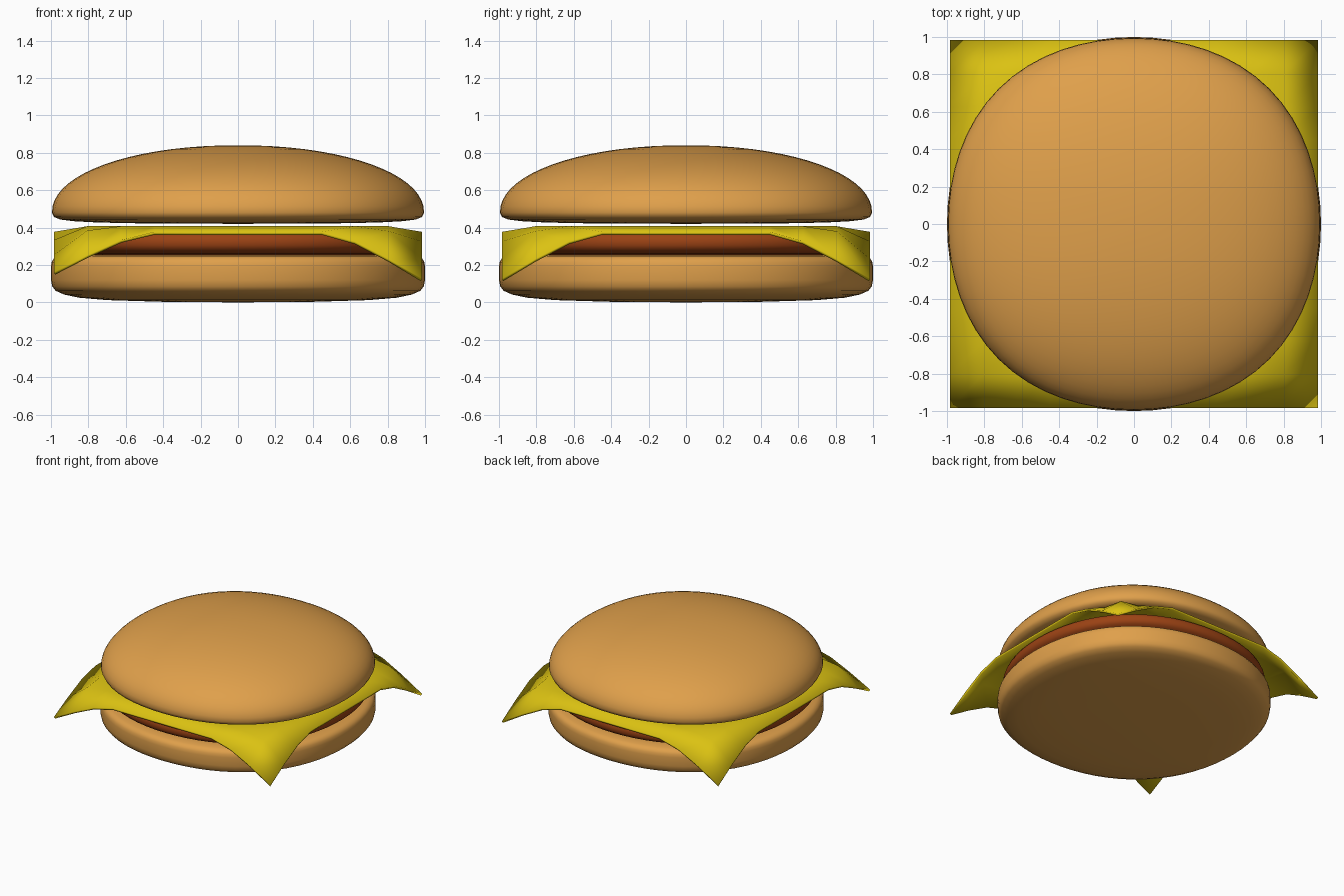
import bpy, bmesh, math

if "Cube" in bpy.data.objects:
    bpy.data.objects.remove(bpy.data.objects["Cube"])

def material(name, rgb):
    m = bpy.data.materials.new(name)
    m.diffuse_color = (*rgb, 1)
    m.use_nodes = True
    m.node_tree.nodes["Principled BSDF"].inputs["Base Color"].default_value = m.diffuse_color
    return m

BUN = material("bun", (0.74, 0.35, 0.07))
PATTY = material("patty", (0.33, 0.055, 0.007))
CHEESE = material("cheese", (0.71, 0.54, 0.006))

def finish(bm, name, mat, angle):
    bmesh.ops.recalc_face_normals(bm, faces=bm.faces)
    me = bpy.data.meshes.new(name)
    bm.to_mesh(me)
    bm.free()
    me.materials.append(mat)
    ob = bpy.data.objects.new(name, me)
    bpy.context.collection.objects.link(ob)
    bpy.ops.object.select_all(action='DESELECT')
    ob.select_set(True)
    bpy.context.view_layer.objects.active = ob
    bpy.ops.object.shade_smooth_by_angle(angle=math.radians(angle))
    return ob

# Outline of a subdivided square: almost round, slightly fuller at the diagonals
def outline(segs=64):
    pts = []
    for i in range(segs):
        a = 2 * math.pi * i / segs
        r = 1 + 0.0143 * (1 - math.cos(4 * a))
        pts.append((r * math.cos(a), r * math.sin(a)))
    return pts

# Sweeps a (radius, height) profile, first and last points on the axis
def rounded_slab(name, profile, mat):
    bm = bmesh.new()
    shape = outline()
    n = len(shape)
    bottom = bm.verts.new((0, 0, profile[0][1]))
    top = bm.verts.new((0, 0, profile[-1][1]))
    rings = [[bm.verts.new((x * r, y * r, z)) for x, y in shape] for r, z in profile[1:-1]]
    for i in range(n):
        j = (i + 1) % n
        bm.faces.new((bottom, rings[0][j], rings[0][i]))
        bm.faces.new((top, rings[-1][i], rings[-1][j]))
        for a, b in zip(rings, rings[1:]):
            bm.faces.new((a[i], a[j], b[j], b[i]))
    return finish(bm, name, mat, 60)

# Bottom bun
rounded_slab("bottom_bun", [
    (0, 0), (0.4, 0.003), (0.7, 0.012), (0.85, 0.025), (0.93, 0.042), (0.975, 0.062),
    (0.993, 0.085), (1.0, 0.12), (1.0, 0.19), (0.997, 0.215), (0.985, 0.235),
    (0.96, 0.248), (0.9, 0.253), (0, 0.255)], BUN)

# Patty
rounded_slab("patty", [
    (0, 0.25), (0.8, 0.252), (0.9, 0.262), (0.945, 0.28), (0.96, 0.305),
    (0.96, 0.335), (0.95, 0.358), (0.92, 0.372), (0.85, 0.38), (0, 0.385)], PATTY)

# Top bun: shallow underside and a domed crown
dome = []
for k in range(0, 18):
    t = math.pi / 2 * k / 18
    e = 2 / 2.08
    dome.append((0.995 * math.cos(t) ** e, 0.48 + 0.36 * math.sin(t) ** e))
rounded_slab("top_bun", [
    (0, 0.42), (0.5, 0.422), (0.75, 0.427), (0.88, 0.434), (0.95, 0.443), (0.983, 0.456)]
    + dome + [(0, 0.84)], BUN)

# Cheese slice: square grid with the rim dipping and the corners drooping
bm = bmesh.new()
bmesh.ops.create_grid(bm, x_segments=11, y_segments=11, size=0.985)
for v in bm.verts:
    x, y = v.co.x, v.co.y
    rim = 0.03 if max(abs(x), abs(y)) > 0.9 else 0
    droop = 0.89 * max(0, math.hypot(x, y) - 1.11)
    if x < 0 and y < 0:
        droop *= 0.86
    v.co.z = 0.407 - rim - droop
cheese = finish(bm, "cheese_slice", CHEESE, 40)
if cheese.data.polygons[0].normal.z < 0:
    cheese.data.flip_normals()
solid = cheese.modifiers.new("thickness", 'SOLIDIFY')
solid.thickness = 0.016
solid.offset = -1
